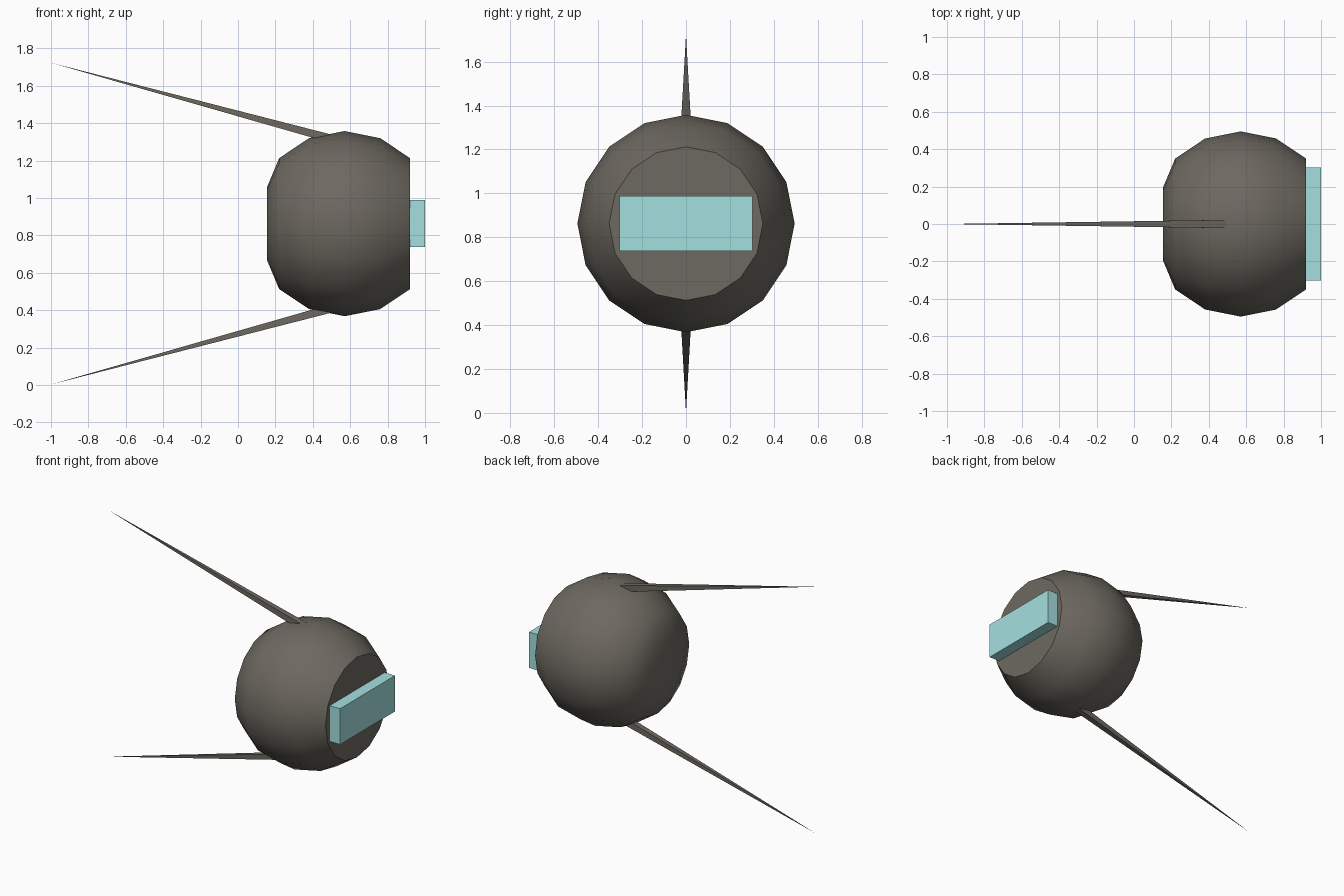
import bpy, bmesh, math
from mathutils import Vector

if "Cube" in bpy.data.objects:
    bpy.data.objects.remove(bpy.data.objects["Cube"])

CX, CZ = 0.57, 0.8625   # centre of the round body


def material(name, rgb):
    m = bpy.data.materials.new(name)
    m.diffuse_color = (*rgb, 1)
    m.use_nodes = True
    m.node_tree.nodes["Principled BSDF"].inputs["Base Color"].default_value = m.diffuse_color
    return m


hull = material("warm grey", (0.155, 0.141, 0.119))
glass = material("pale teal", (0.376, 0.74, 0.74))


def finish(name, bm, mat, smooth=False):
    bmesh.ops.recalc_face_normals(bm, faces=bm.faces)
    me = bpy.data.meshes.new(name)
    bm.to_mesh(me)
    bm.free()
    me.materials.append(mat)
    ob = bpy.data.objects.new(name, me)
    bpy.context.collection.objects.link(ob)
    if smooth:
        bpy.ops.object.select_all(action='DESELECT')
        ob.select_set(True)
        bpy.context.view_layer.objects.active = ob
        bpy.ops.object.shade_smooth_by_angle(angle=math.radians(35))
    return ob


# round body: 16-sided rings along x, cut flat at both ends
profile = [(0.155, 0.195), (0.22, 0.35), (0.38, 0.457),
           (CX, 0.495), (0.76, 0.457), (0.92, 0.35)]
bm = bmesh.new()
N = 16
rings = [[bm.verts.new((x, r * math.cos(2 * math.pi * i / N),
                        CZ + r * math.sin(2 * math.pi * i / N))) for i in range(N)]
         for x, r in profile]
for a, b in zip(rings, rings[1:]):
    for i in range(N):
        j = (i + 1) % N
        bm.faces.new((a[i], a[j], b[j], b[i]))
bm.faces.new(rings[0])
bm.faces.new(rings[-1])
finish("body", bm, hull, True)

# window block on the flat end
bm = bmesh.new()
bmesh.ops.create_cube(bm, size=1)
for v in bm.verts:
    v.co = Vector((0.955 + v.co.x * 0.09, v.co.y * 0.605, CZ + v.co.z * 0.25))
finish("window", bm, glass)


# long four-sided spikes, one above and one below
def spike(name, side):
    bm = bmesh.new()
    tip = Vector((-1.0, 0, CZ + side * 0.86))
    base = Vector((0.505, 0, CZ + side * 0.452))
    axis = (base - tip).normalized()
    up = axis.cross(Vector((0, 1, 0)))
    h = 0.022
    ring = [bm.verts.new(base + Vector((0, sy * h, 0)) + up * (su * h))
            for sy, su in ((-1, -1), (1, -1), (1, 1), (-1, 1))]
    t = bm.verts.new(tip)
    bm.faces.new(ring)
    for i in range(4):
        bm.faces.new((ring[i], ring[(i + 1) % 4], t))
    finish(name, bm, hull)


spike("upper_spike", 1)
spike("lower_spike", -1)
